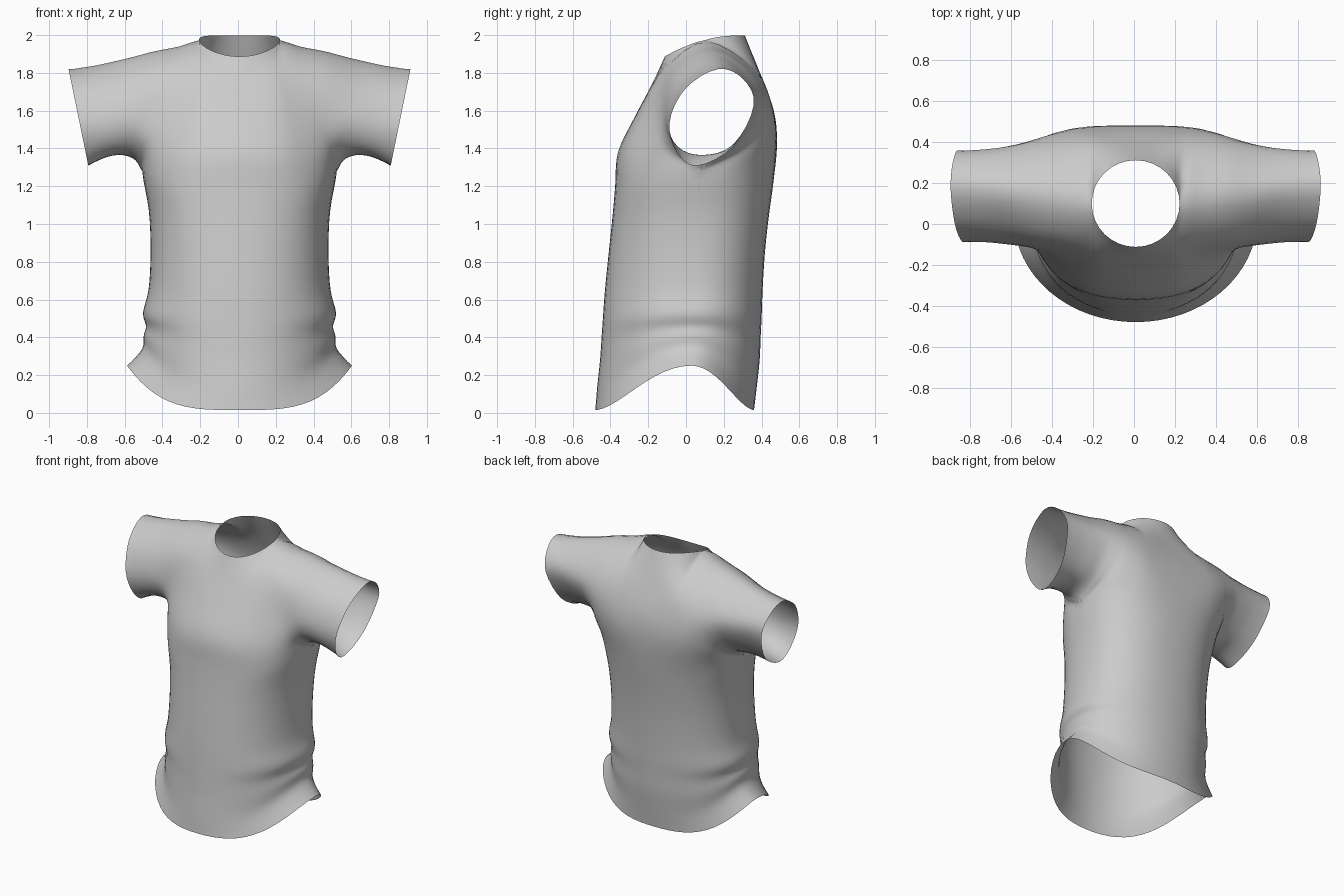
import bpy
import bmesh
from math import sin, cos, pi
from mathutils import Vector

cube = bpy.data.objects.get("Cube")
if cube:
    bpy.data.objects.remove(cube)

STEPS = 4          # samples between neighbouring key points
SIDE = 4           # section index of the armpit / side seam
NECK = 2           # section index where the neck opening ends

# Torso rings: middle z, side z, half width, front y, back y, side y
TORSO = [
    (.015, .25, .595, -.48, .36, .03), (.14, .34, .515, -.47, .375, .035),
    (.28, .41, .508, -.455, .39, .04), (.4, .46, .495, -.447, .395, .04),
    (.5, .53, .512, -.44, .4, .045), (.64, .65, .482, -.43, .405, .05),
    (.84, .85, .471, -.41, .417, .06), (1.03, 1.07, .48, -.39, .437, .07),
    (1.2, 1.28, .515, -.375, .46, .085)]
# Sections from the centre line out to the cuff, as (y, z) pairs going up
FRONT = [
    [(-.36, 1.38), (-.275, 1.56), (-.18, 1.74)],
    [(-.335, 1.375), (-.255, 1.565), (-.15, 1.78)],
    [(-.26, 1.38), (-.2, 1.575), (-.095, 1.83)],
    [(-.17, 1.385), (-.15, 1.565), (-.08, 1.81)],
    [(-.09, 1.39), (-.122, 1.555), (-.062, 1.79)],
    [(-.05, 1.405), (-.11, 1.55), (-.042, 1.765)],
    [(-.045, 1.41), (-.1, 1.55), (-.027, 1.74)],
    [(-.045, 1.4), (-.09, 1.54), (-.015, 1.725)],
    [(-.05, 1.38), (-.088, 1.54), (0, 1.72)]]
BACK = [
    [(.482, 1.42), (.465, 1.6), (.395, 1.79)],
    [(.477, 1.42), (.463, 1.6), (.39, 1.8)],
    [(.45, 1.42), (.458, 1.61), (.36, 1.82)],
    [(.39, 1.41), (.443, 1.62), (.34, 1.82)],
    [(.32, 1.41), (.42, 1.62), (.33, 1.81)],
    [(.28, 1.42), (.398, 1.63), (.32, 1.79)],
    [(.26, 1.42), (.38, 1.63), (.31, 1.78)],
    [(.25, 1.42), (.365, 1.63), (.31, 1.765)],
    [(.25, 1.41), (.36, 1.63), (.3, 1.77)]]
# Shoulder line outside the neck, and underside of the sleeve
SHOULDER = [(.215, .1, 1.973), (.32, .12, 1.942), (.45, .14, 1.917), (.56, .15, 1.888),
            (.66, .16, 1.864), (.78, .17, 1.838), (.905, .17, 1.82)]
UNDERARM = [(.55, .095, 1.336), (.615, .09, 1.364), (.7, .08, 1.355), (.8, .06, 1.308)]


def blend(a, b, c, d, t):
    """Smooth curve between b and c."""
    return .5 * (2 * b + (c - a) * t + (2 * a - 5 * b + 4 * c - d) * t * t
                 + (3 * b - a - 3 * c + d) * t ** 3)


def spline(keys, before=None, after=None):
    """Sample a smooth curve through all the key points."""
    before = before or 2 * keys[0] - keys[1]
    after = after or 2 * keys[-1] - keys[-2]
    p = [before, *keys, after]
    out = [blend(*p[i:i + 4], s / STEPS) for i in range(len(keys) - 1) for s in range(STEPS)]
    return out + [keys[-1]]


def ring_point(ring, angle, front):
    """Point on a torso ring: round at the hem, boxier above, with rising sides."""
    z_mid, z_side, width, y_front, y_back, y_side = ring
    power = 1 - .15 * min(1, z_mid)
    y = y_side + ((y_front if front else y_back) - y_side) * cos(angle) ** power
    return Vector((width * sin(angle) ** power, y,
                   z_mid + (z_side - z_mid) * sin(angle) ** 3.5))


def neck_point(angle, front):
    y = .1 + .212 * cos(angle) * (-1 if front else 1)
    return Vector((.215 * sin(angle), y, 1.942 + .41 * y - .75 * y * y))


def arch_rows(table, front):
    """Key rows from underarm to shoulder, smoothed from the centre to the cuff."""
    rows = [[] for _ in range(5)]
    for i, mids in enumerate(table):
        angle = i * pi / 2 / SIDE
        low = ring_point(TORSO[-1], angle, front) if i <= SIDE else Vector(UNDERARM[i - SIDE - 1])
        top = neck_point(i * pi / 2 / NECK, front) if i < NECK else Vector(SHOULDER[i - NECK])
        points = [low]
        for y, z in mids:
            f = (z - low.z) / (top.z - low.z)
            points.append(Vector((low.x + (top.x - low.x) * f, y, z)))
        for row, point in zip(rows, points + [top]):
            row.append(point)
    mirrored = [Vector((-r[1].x, r[1].y, r[1].z)) for r in rows]
    rows = [spline(r, before=m) for r, m in zip(rows, mirrored)]
    # Exact curves along the top of the torso and the neck opening
    for c in range(SIDE * STEPS + 1):
        rows[0][c] = ring_point(TORSO[-1], c / STEPS * pi / 2 / SIDE, front)
    for c in range(NECK * STEPS):
        rows[4][c] = neck_point(c / STEPS * pi / 2 / NECK, front)
    return rows


front_rows, back_rows = arch_rows(FRONT, True), arch_rows(BACK, False)


def column(c):
    """Full strip of points: up the front, over the shoulder, down the back."""
    up = [r[c] for r in front_rows]
    down = [r[c] for r in reversed(back_rows)]
    if c > SIDE * STEPS:
        loop = up + down[1:]
        line = spline(loop, before=loop[-2], after=loop[1])
    else:
        angle = c / STEPS * pi / 2 / SIDE
        up = [ring_point(r, angle, True) for r in TORSO[:-1]] + up
        down += [ring_point(r, angle, False) for r in reversed(TORSO[:-1])]
        if c < NECK * STEPS:
            return spline(up) + spline(down)
        line = spline(up + down[1:])
    middle = len(line) // 2
    return line[:middle + 1] + line[middle:]


def add_grid(bm, columns):
    """Skin neighbouring strips, leaving the neck gap open."""
    verts = [[bm.verts.new(p) for p in col] for col in columns]
    gap = len(columns[0]) // 2 - 1
    for a, b in zip(verts, verts[1:]):
        for r in range(len(a) - 1):
            if r != gap:
                bm.faces.new((a[r], b[r], b[r + 1], a[r + 1]))


# Torso half and one sleeve, welded along the armhole
side = SIDE * STEPS
body = [column(c) for c in range(side + 1)]
trim = (len(TORSO) - 1) * STEPS
sleeve = [body[-1][trim:-trim]] + [column(c) for c in range(side + 1, len(front_rows[0]))]
bm = bmesh.new()
add_grid(bm, body)
add_grid(bm, sleeve)
bmesh.ops.remove_doubles(bm, verts=bm.verts[:], dist=.0005)

# Relax the cloth between its open edges, pushing back out to keep its volume
inner = [v for v in bm.verts if not v.is_boundary]
for factor in (.5, -.45) * 8:
    relaxed = []
    for v in inner:
        around = [e.other_vert(v).co for e in v.link_edges]
        relaxed.append(v.co.lerp(sum(around, Vector()) / len(around), factor))
    for v, co in zip(inner, relaxed):
        v.co = co
bmesh.ops.recalc_face_normals(bm, faces=bm.faces[:])
mesh = bpy.data.meshes.new("shirt")
bm.to_mesh(mesh)
bm.free()

shirt = bpy.data.objects.new("shirt", mesh)
shirt.location.x = .008
bpy.context.collection.objects.link(shirt)
mirror = shirt.modifiers.new("other_half", 'MIRROR')
mirror.merge_threshold = .001

# Plain grey cloth
cloth = bpy.data.materials.new("grey cloth")
cloth.use_nodes = True
grey = (.6, .6, .6, 1)
cloth.diffuse_color = grey
cloth.node_tree.nodes["Principled BSDF"].inputs["Base Color"].default_value = grey
mesh.materials.append(cloth)

bpy.context.view_layer.objects.active = shirt
shirt.select_set(True)
bpy.ops.object.shade_smooth_by_angle(angle=pi / 3)
